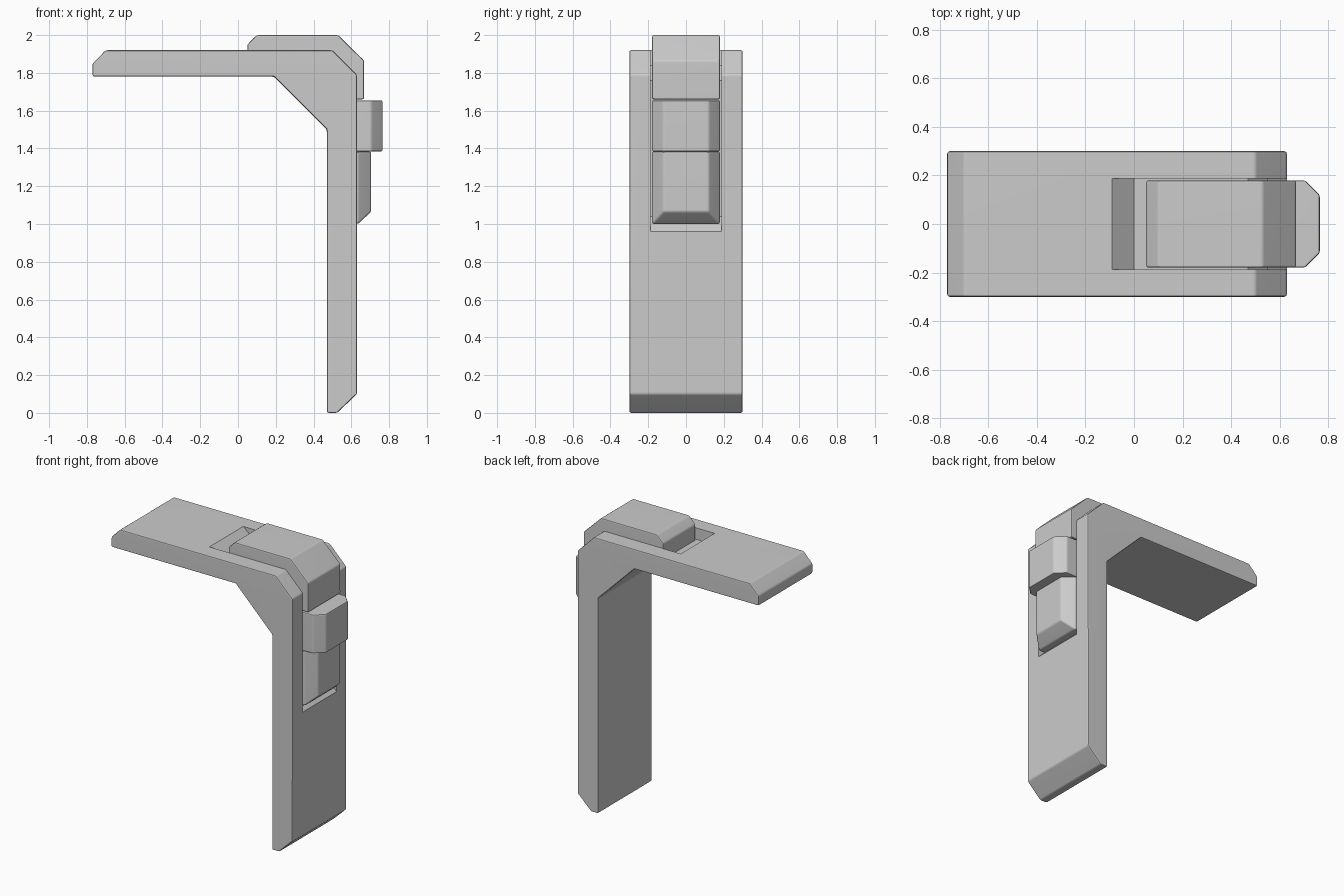
import bpy
import bmesh

if "Cube" in bpy.data.objects:
    bpy.data.objects.remove(bpy.data.objects["Cube"])


def finish(name, bm, bevel):
    bmesh.ops.recalc_face_normals(bm, faces=bm.faces)
    if bevel:
        edges = [e for e in bm.edges if e.calc_face_angle(0) > 0.5]
        bmesh.ops.bevel(bm, geom=edges, offset=bevel, segments=2, profile=0.5,
                        affect='EDGES', clamp_overlap=True)
    mesh = bpy.data.meshes.new(name)
    bm.to_mesh(mesh)
    bm.free()
    obj = bpy.data.objects.new(name, mesh)
    bpy.context.collection.objects.link(obj)
    return obj


def prism(name, profile, half_width, bevel=0.01):
    """Side profile (x, z) extruded symmetrically across y."""
    bm = bmesh.new()
    face = bm.faces.new([bm.verts.new((x, -half_width, z)) for x, z in profile])
    ext = bmesh.ops.extrude_face_region(bm, geom=[face])
    verts = [v for v in ext["geom"] if isinstance(v, bmesh.types.BMVert)]
    bmesh.ops.translate(bm, verts=verts, vec=(0, 2 * half_width, 0))
    return finish(name, bm, bevel)


def hull(name, points, bevel=0.01):
    """Convex block from points given on one side and mirrored across y."""
    bm = bmesh.new()
    for x, y, z in points:
        for s in (-1, 1):
            bm.verts.new((x, s * y, z))
    bmesh.ops.convex_hull(bm, input=bm.verts)
    bmesh.ops.dissolve_limit(bm, angle_limit=0.02, verts=bm.verts, edges=bm.edges)
    return finish(name, bm, bevel)


def shade(obj):
    bpy.ops.object.select_all(action='DESELECT')
    obj.select_set(True)
    bpy.context.view_layer.objects.active = obj
    bpy.ops.object.shade_smooth_by_angle(angle=0.6)
    weighted = obj.modifiers.new("Weighted normals", 'WEIGHTED_NORMAL')
    weighted.keep_sharp = True


# L-shaped body with chamfered ends and gusseted inner corner
body = prism("bracket_body", [
    (-0.77, 1.78), (0.19, 1.78), (0.47, 1.50), (0.47, 0.0), (0.525, 0.0),
    (0.63, 0.10), (0.63, 1.79), (0.50, 1.92), (-0.70, 1.92), (-0.77, 1.85)], 0.30)

# Recessed channel running over the outer corner
cutter = prism("channel_cutter", [
    (-0.18, 2.0), (0.0, 1.84), (0.47, 1.84), (0.55, 1.76), (0.55, 1.04),
    (0.75, 0.84), (0.75, 2.0)], 0.187, 0)
cutter.hide_render = True
boolean = body.modifiers.new("Channel", 'BOOLEAN')
boolean.operation = 'DIFFERENCE'
boolean.solver = 'EXACT'
boolean.object = cutter
bpy.context.view_layer.objects.active = body
bpy.ops.object.modifier_apply(modifier=boolean.name)
bpy.data.objects.remove(cutter)

# Raised cap wrapping the corner
cap = prism("corner_cap", [
    (0.05, 1.83), (0.46, 1.83), (0.54, 1.75), (0.54, 1.66), (0.668, 1.66),
    (0.668, 1.865), (0.53, 2.0), (0.10, 2.0), (0.05, 1.95)], 0.18)

# Protruding middle block
middle = hull("middle_block", [
    (x, y, z) for z in (1.383, 1.655)
    for x, y in ((0.54, 0.18), (0.705, 0.18), (0.766, 0.12))])

# Lower block with mitred bottom chamfer
lower = hull("lower_block", [
    (0.54, 0.18, 1.0), (0.54, 0.18, 1.383), (0.635, 0.18, 1.0),
    (0.635, 0.18, 1.383), (0.705, 0.12, 1.065), (0.705, 0.12, 1.383)])

for part in (body, cap, middle, lower):
    shade(part)
